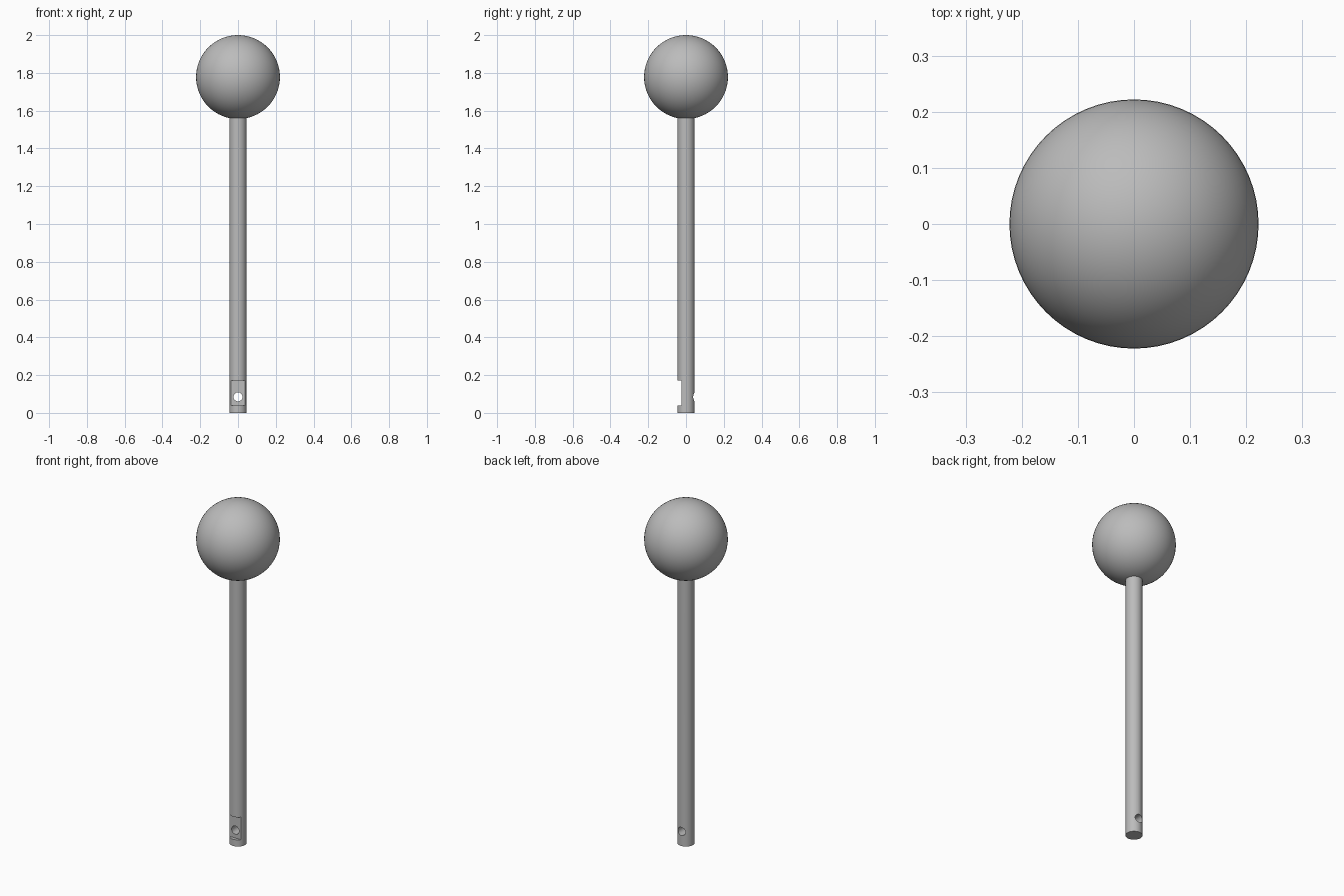
import bpy
from math import radians

cube = bpy.data.objects.get("Cube")
if cube:
    bpy.data.objects.remove(cube, do_unlink=True)

BALL_R = 0.222
ROD_R = 0.045
HOLE_Z = 0.085

grey = bpy.data.materials.new("plain grey")
grey.use_nodes = True
colour = (0.5, 0.5, 0.5, 1)
grey.diffuse_color = colour
grey.node_tree.nodes["Principled BSDF"].inputs["Base Color"].default_value = colour


def finish(name):
    obj = bpy.context.object
    obj.name = name
    obj.data.materials.append(grey)
    return obj


def cut(target, cutter):
    """Subtract the cutter from the target, then discard it."""
    cutter.hide_render = True
    mod = target.modifiers.new("cut", 'BOOLEAN')
    mod.operation = 'DIFFERENCE'
    mod.solver = 'EXACT'
    mod.object = cutter
    bpy.context.view_layer.objects.active = target
    bpy.ops.object.modifier_apply(modifier=mod.name)
    bpy.data.objects.remove(cutter, do_unlink=True)


# Ball on top
bpy.ops.mesh.primitive_uv_sphere_add(segments=64, ring_count=32, radius=BALL_R,
                                     location=(0, 0, 2 - BALL_R))
finish("ball")
bpy.ops.object.shade_smooth()

# Rod, ending inside the ball
top = 2 - 2 * BALL_R + 0.03
bpy.ops.mesh.primitive_cylinder_add(vertices=64, radius=ROD_R, depth=top,
                                    location=(0, 0, top / 2))
rod = finish("rod")

# Flat notch across the front of the rod
bpy.ops.mesh.primitive_cube_add(size=1, location=(0, -0.075, 0.105))
notch = finish("notch_cutter")
notch.scale = (0.2, 0.1, 0.132)
cut(rod, notch)

# Pin hole from front to back
bpy.ops.mesh.primitive_cylinder_add(vertices=32, radius=0.024, depth=0.3,
                                    location=(0, 0, HOLE_Z),
                                    rotation=(radians(90), 0, 0))
cut(rod, finish("hole_cutter"))

bpy.ops.object.select_all(action='DESELECT')
rod.select_set(True)
bpy.context.view_layer.objects.active = rod
bpy.ops.object.shade_smooth_by_angle(angle=radians(30))
